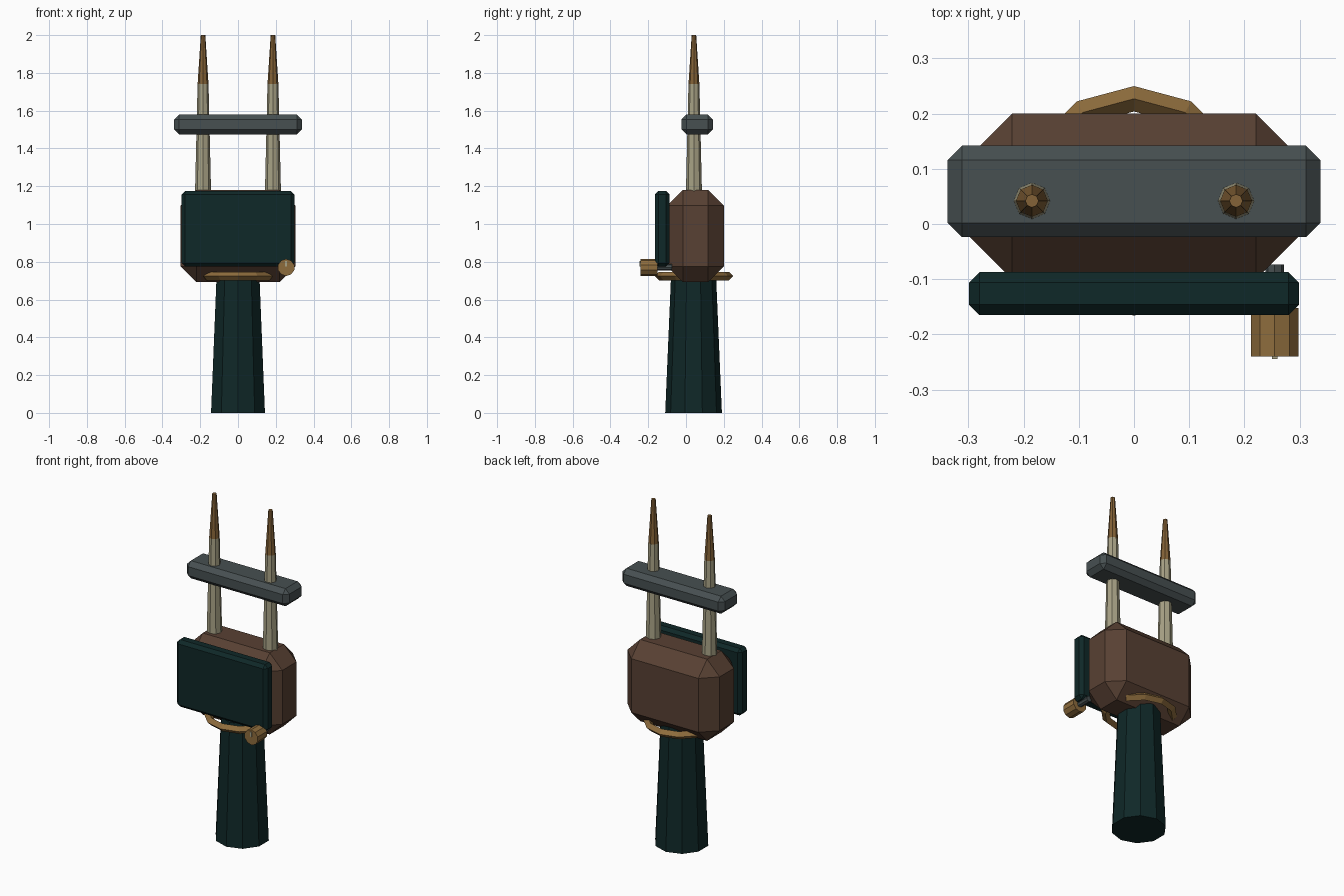
import bpy, bmesh, math
from mathutils import Matrix, Vector

if "Cube" in bpy.data.objects:
    bpy.data.objects.remove(bpy.data.objects["Cube"])


def material(name, rgb):
    m = bpy.data.materials.new(name)
    m.diffuse_color = (*rgb, 1)
    m.use_nodes = True
    m.node_tree.nodes["Principled BSDF"].inputs["Base Color"].default_value = m.diffuse_color
    return m


TEAL = material("dark_teal", (0.0048, 0.021, 0.021))
BROWN = material("brown_leather", (0.098, 0.052, 0.033))
GREY = material("slate_grey", (0.063, 0.080, 0.083))
CREAM = material("pale_metal", (0.39, 0.36, 0.235))
BRASS = material("brass", (0.27, 0.15, 0.046))
BRONZE = material("bronze", (0.23, 0.122, 0.038))


def finish(name, bm, mat):
    bmesh.ops.recalc_face_normals(bm, faces=bm.faces)
    me = bpy.data.meshes.new(name)
    bm.to_mesh(me)
    bm.free()
    me.materials.append(mat)
    ob = bpy.data.objects.new(name, me)
    bpy.context.collection.objects.link(ob)
    return ob


def box(name, lo, hi, bevel, mat):
    """Box between two corners with a single flat chamfer."""
    lo, hi = Vector(lo), Vector(hi)
    bm = bmesh.new()
    bmesh.ops.create_cube(bm, size=1, matrix=Matrix.Translation((lo + hi) / 2)
                          @ Matrix.Diagonal((*(hi - lo), 1)))
    if bevel:
        bmesh.ops.bevel(bm, geom=bm.edges[:], offset=bevel, segments=1,
                        affect='EDGES', profile=0.5)
    return finish(name, bm, mat)


def cone(name, a, b, r1, r2, sides, mat):
    """Tapered prism from point a to point b."""
    a, b = Vector(a), Vector(b)
    d = b - a
    turn = Matrix.Rotation(math.pi / 2, 4, 'X') if abs(d.y) > abs(d.z) else Matrix()
    bm = bmesh.new()
    # first corner points along +y when the prism is upright
    bmesh.ops.create_cone(bm, cap_ends=True, segments=sides, radius1=r1, radius2=r2,
                          depth=d.length)
    start = max(bm.verts, key=lambda v: v.co.y - v.co.z * 0.01).co
    spin = Matrix.Rotation(math.atan2(start.x, start.y), 4, 'Z')
    bm.transform(Matrix.Translation((a + b) / 2) @ turn @ spin)
    return finish(name, bm, mat)


# grip and main housing
cone("handle", (0, 0.04, 0), (0, 0.04, 0.73), 0.15, 0.119, 10, TEAL)
box("housing", (-0.304, -0.10, 0.693), (0.304, 0.20, 1.18), 0.083, BROWN)
box("front_plate", (-0.299, -0.165, 0.775), (0.299, -0.087, 1.175), 0.019, TEAL)

# collar ring around the top of the grip
bpy.ops.mesh.primitive_torus_add(location=(0, 0.042, 0.724), major_segments=12,
                                 minor_segments=4, major_radius=0.185,
                                 minor_radius=0.023)
collar = bpy.context.object
collar.name = "collar_ring"
collar.data.materials.append(BRASS)
for p in collar.data.polygons:
    p.use_smooth = False

# two prongs with pointed tips
for side, x in (("left", -0.185), ("right", 0.185)):
    cone(f"prong_{side}", (x, 0.042, 1.10), (x, 0.042, 1.74), 0.044, 0.029, 8, CREAM)
    cone(f"prong_tip_{side}", (x, 0.042, 1.738), (x, 0.042, 2.0), 0.029, 0.012, 8, BRONZE)

# bar across the prongs
box("crossbar", (-0.338, -0.024, 1.475), (0.338, 0.142, 1.58), 0.026, GREY)

# adjusting knob on a short shaft
cone("knob_shaft", (0.255, -0.073, 0.77), (0.255, -0.18, 0.77), 0.017, 0.017, 8, GREY)
cone("knob", (0.255, -0.152, 0.77), (0.255, -0.240, 0.77), 0.045, 0.045, 10, BRASS)
box("knob_marker", (0.25, -0.245, 0.775), (0.26, -0.238, 0.803), 0, CREAM)
